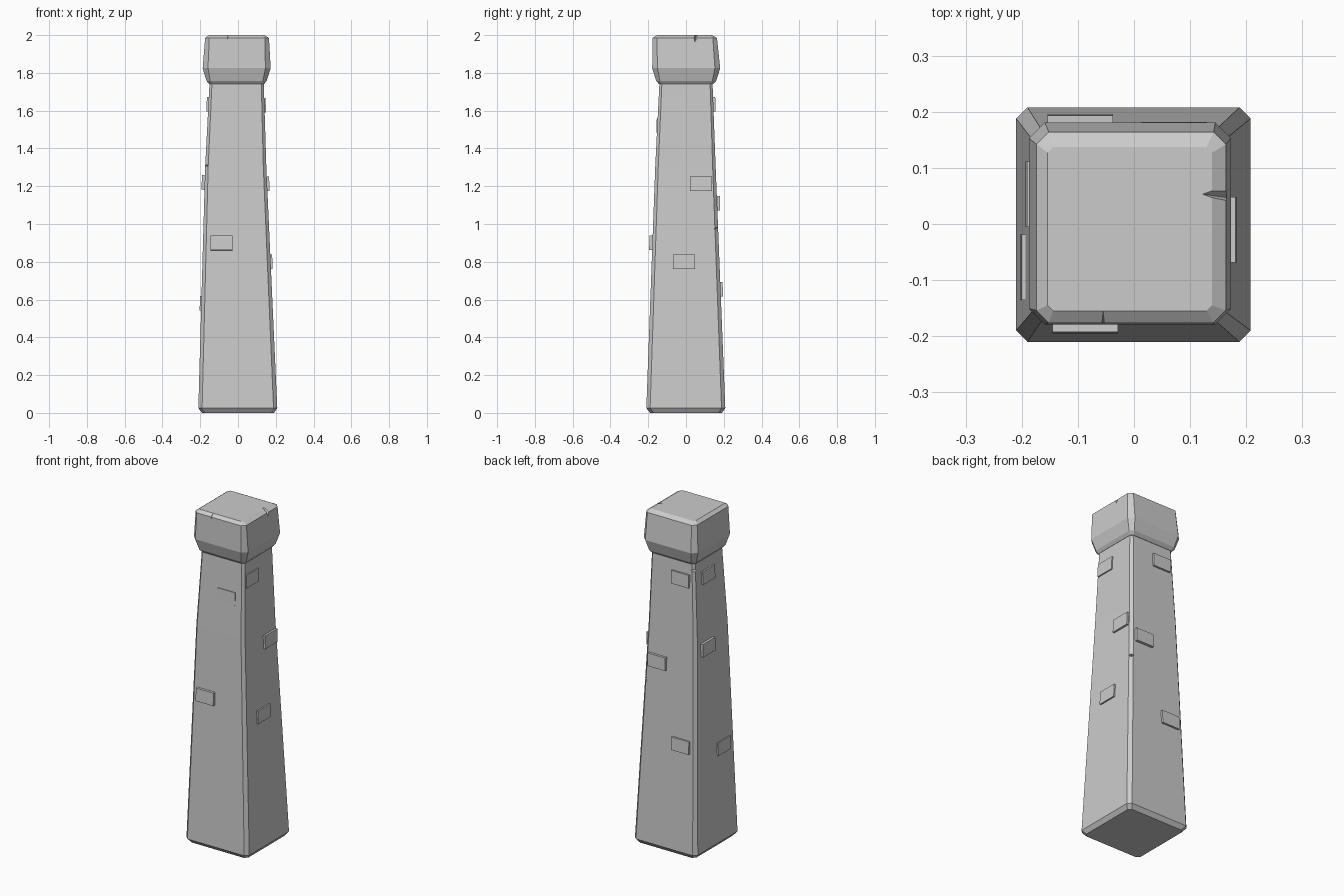
import bpy, bmesh, math
from mathutils import Matrix, Vector

if "Cube" in bpy.data.objects:
    bpy.data.objects.remove(bpy.data.objects["Cube"], do_unlink=True)

stone = bpy.data.materials.new("grey_stone")
stone.use_nodes = True
stone.diffuse_color = (0.6, 0.6, 0.6, 1)
bsdf = stone.node_tree.nodes["Principled BSDF"]
bsdf.inputs["Base Color"].default_value = (0.6, 0.6, 0.6, 1)
bsdf.inputs["Roughness"].default_value = 0.9


def make_object(name, bm):
    bmesh.ops.recalc_face_normals(bm, faces=bm.faces)
    mesh = bpy.data.meshes.new(name)
    bm.to_mesh(mesh)
    bm.free()
    mesh.materials.append(stone)
    obj = bpy.data.objects.new(name, mesh)
    bpy.context.collection.objects.link(obj)
    return obj


def loft(name, rings):
    """Stack corner-cut rectangles: (z, x0, x1, y0, y1, corner cut)."""
    bm = bmesh.new()
    loops = []
    for z, x0, x1, y0, y1, c in rings:
        outline = [(x0 + c, y0), (x1 - c, y0), (x1, y0 + c), (x1, y1 - c),
                   (x1 - c, y1), (x0 + c, y1), (x0, y1 - c), (x0, y0 + c)]
        loops.append([bm.verts.new((x, y, z)) for x, y in outline])
    for low, high in zip(loops, loops[1:]):
        for i in range(8):
            j = (i + 1) % 8
            bm.faces.new((low[i], low[j], high[j], high[i]))
    bm.faces.new(loops[0][::-1])
    bm.faces.new(loops[-1])
    return make_object(name, bm)


def hull_cutter(points):
    bm = bmesh.new()
    for p in points:
        bm.verts.new(p)
    bmesh.ops.convex_hull(bm, input=bm.verts)
    return make_object("chip_cutter", bm)


def corner_cutter(x, y, z, size):
    """Flat diamond wedge across a vertical corner."""
    out = Vector((math.copysign(1, x), math.copysign(1, y), 0)).normalized()
    side = Vector((-out.y, out.x, 0))
    c = Vector((x, y, z))
    up = Vector((0, 0, size))
    return hull_cutter([c - out * size, c + out * size * 1.5 + up, c + out * size * 1.5 - up,
                        c + side * size * 2 + out * size, c - side * size * 2 + out * size])


def cut(obj, cutters):
    for cutter in cutters:
        cutter.hide_render = True
        mod = obj.modifiers.new("chip", 'BOOLEAN')
        mod.operation = 'DIFFERENCE'
        mod.solver = 'EXACT'
        mod.object = cutter
    graph = bpy.context.evaluated_depsgraph_get()
    result = bpy.data.meshes.new_from_object(obj.evaluated_get(graph))
    obj.modifiers.clear()
    obj.data = result
    for cutter in cutters:
        bpy.data.objects.remove(cutter, do_unlink=True)


# Tapered shaft with chamfered foot and corners
shaft = loft("tower_shaft", [
    (0, -0.19, 0.19, -0.19, 0.19, 0.018),
    (0.025, -0.21, 0.208, -0.21, 0.208, 0.02),
    (1.3, -0.174, 0.15, -0.163, 0.157, 0.016),
    (1.76, -0.15, 0.136, -0.14, 0.14, 0.013)])
cut(shaft, [corner_cutter(-0.166, -0.155, 1.31, 0.012),
            corner_cutter(0.152, 0.16, 0.975, 0.016),
            corner_cutter(-0.146, 0.136, 1.7, 0.018)])

# Heavy cap with sloped underside and softened top
cap = loft("tower_cap", [
    (1.74, -0.152, 0.138, -0.143, 0.143, 0.015),
    (1.758, -0.167, 0.152, -0.158, 0.16, 0.02),
    (1.825, -0.187, 0.173, -0.179, 0.181, 0.028),
    (1.985, -0.174, 0.164, -0.176, 0.164, 0.022),
    (2.0, -0.154, 0.139, -0.155, 0.137, 0.01)])
cut(cap, [hull_cutter([(0.2, 0.02, 2.02), (0.2, 0.09, 2.02), (0.11, 0.055, 2.01), (0.18, 0.045, 1.95)]),
          hull_cutter([(-0.07, -0.2, 2.02), (-0.04, -0.2, 2.02), (-0.055, -0.15, 2.005), (-0.055, -0.185, 1.965)])])

# Raised bricks: face, centre along the face, height, distance of outer surface
TURN = {"front": 0, "left": 90, "back": 180, "right": 270}
bricks = [
    ("front", -0.087, 0.9, 0.194), ("front", 0.03, 1.52, 0.156),
    ("left", -0.07, 1.63, 0.147), ("left", 0.08, 1.213, 0.166), ("left", -0.01, 0.8, 0.182),
    ("back", 0.068, 1.635, 0.156), ("back", -0.072, 1.11, 0.18), ("back", 0.096, 0.655, 0.195),
    ("right", -0.018, 1.635, 0.166), ("right", -0.053, 1.22, 0.192), ("right", 0.077, 0.58, 0.202)]
for i, (face, along, z, out) in enumerate(bricks):
    bm = bmesh.new()
    place = (Matrix.Rotation(math.radians(TURN[face]), 4, 'Z')
             @ Matrix.Translation((along, -out, z))
             @ Matrix.Rotation(-0.035, 4, 'X')
             @ Matrix.Translation((0, 0.02, 0))
             @ Matrix.Diagonal((0.117, 0.04, 0.077, 1)))
    bmesh.ops.create_cube(bm, size=1, matrix=place)
    make_object(f"{face}_brick_{i + 1}", bm)
